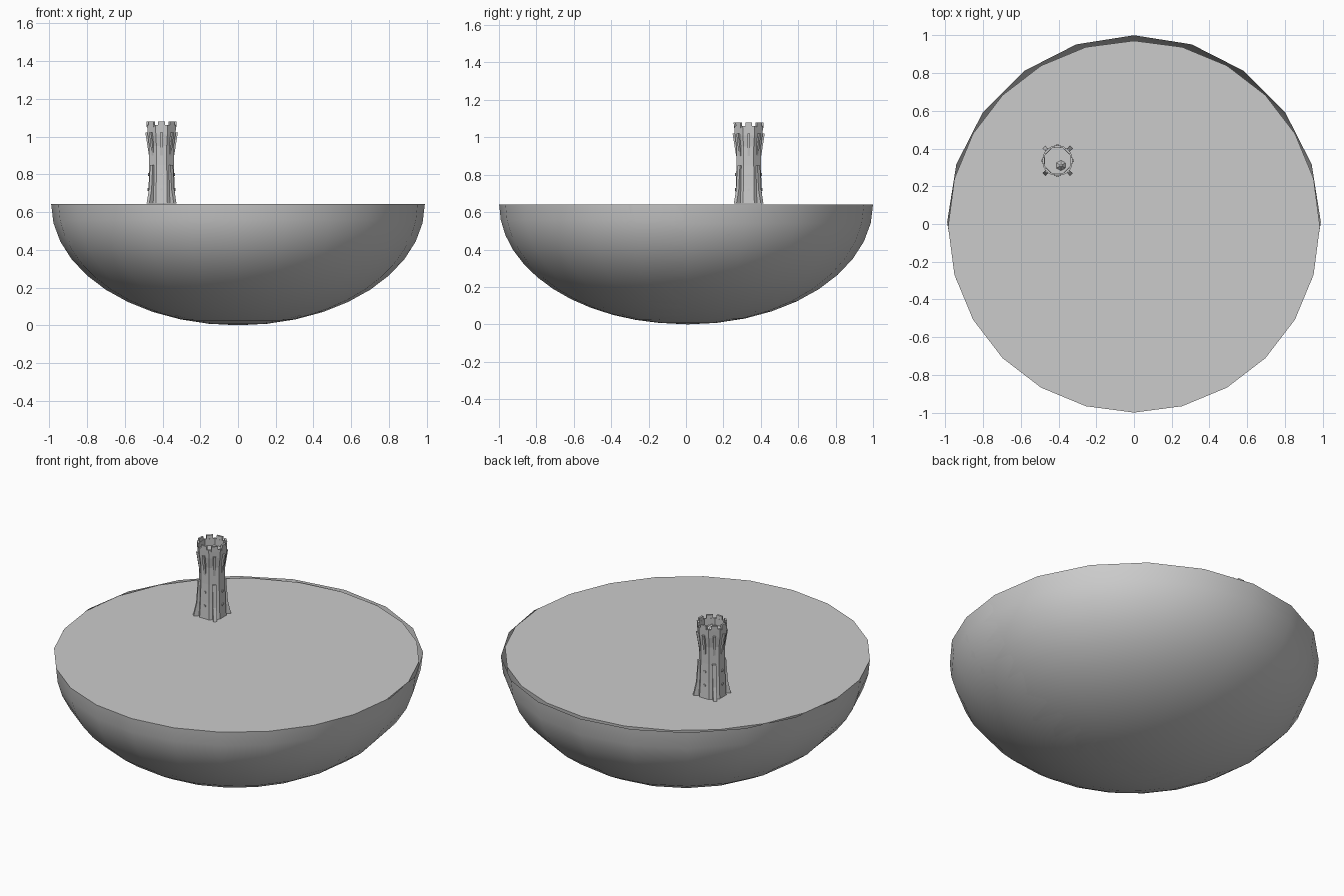
import bpy, bmesh, math
from mathutils import Matrix, Vector

cube = bpy.data.objects.get("Cube")
if cube:
    bpy.data.objects.remove(cube, do_unlink=True)

grey = bpy.data.materials.new("stone_grey")
grey.use_nodes = True
grey.diffuse_color = (0.6, 0.6, 0.6, 1)
grey.node_tree.nodes["Principled BSDF"].inputs["Base Color"].default_value = (0.6, 0.6, 0.6, 1)

TOWER = Vector((-0.405, 0.335, 0))
RIM = 0.642


def finish(name, bm, smooth=False):
    bmesh.ops.recalc_face_normals(bm, faces=bm.faces)
    mesh = bpy.data.meshes.new(name)
    bm.to_mesh(mesh)
    bm.free()
    mesh.materials.append(grey)
    ob = bpy.data.objects.new(name, mesh)
    bpy.context.collection.objects.link(ob)
    if smooth:
        bpy.ops.object.select_all(action='DESELECT')
        ob.select_set(True)
        bpy.context.view_layer.objects.active = ob
        bpy.ops.object.shade_smooth_by_angle(angle=math.radians(40))
    return ob


def lathe(bm, profile, sides, turn=0.0, centre=(0, 0)):
    """Revolve (radius, height) points; returns the rings."""
    rings = []
    for r, z in profile:
        ring = []
        for i in range(sides):
            a = turn + math.tau * i / sides
            ring.append(bm.verts.new((centre[0] + r * math.cos(a), centre[1] + r * math.sin(a), z)))
        rings.append(ring)
    for low, high in zip(rings, rings[1:]):
        for i in range(sides):
            j = (i + 1) % sides
            bm.faces.new((low[i], low[j], high[j], high[i]))
    return rings


def bowl(name, radius, sides, y, bottom, lid):
    bm = bmesh.new()
    steps = sides // 2
    profile = []
    for k in range(1, steps + 1):
        a = math.pi / 2 * k / steps
        profile.append((radius * math.sin(a), RIM - (RIM - bottom) * math.cos(a)))
    rings = lathe(bm, profile, sides, math.pi / 2, (0, y))
    pole = bm.verts.new((0, y, bottom))
    for i in range(sides):
        bm.faces.new((rings[0][i - 1], pole, rings[0][i]))
    if lid:
        bm.faces.new(rings[-1])
    return finish(name, bm, True)


# Outer shell, and the slightly offset ground with its flat top
bowl("outer_shell", 0.99, 20, 0.01, 0.0, False)
bowl("ground", 0.985, 24, -0.014, 0.002, True)

# Tower wall with a flared foot, a flared crown and a sunken floor
bm = bmesh.new()
wall = [(0.079, 0.645), (0.074, 0.74), (0.071, 0.85), (0.071, 0.95), (0.080, 1.01),
        (0.083, 1.06), (0.073, 1.06), (0.073, 1.02)]
rings = lathe(bm, wall, 8, math.pi / 8, TOWER)
bm.faces.new(rings[-1])
bm.faces.new(rings[0])
finish("tower_wall", bm)


def plate(bm, outline, thickness, angle):
    """Extrude a (radius, height) outline sideways and turn it round the tower."""
    turn = Matrix.Translation(TOWER) @ Matrix.Rotation(angle, 4, 'Z')
    sides = [[bm.verts.new(turn @ Vector((r, s * thickness / 2, z))) for r, z in outline]
             for s in (-1, 1)]
    n = len(outline)
    bm.faces.new(sides[0])
    bm.faces.new(sides[1][::-1])
    for i in range(n):
        j = (i + 1) % n
        bm.faces.new((sides[0][i], sides[0][j], sides[1][j], sides[1][i]))


# Diagonal buttresses at the foot
bm = bmesh.new()
for k in range(4):
    plate(bm, [(0.05, 0.645), (0.102, 0.645), (0.085, 0.72), (0.076, 0.85), (0.05, 0.85)],
          0.02, math.pi / 4 + k * math.pi / 2)
finish("buttresses", bm)

# Tapering brackets below the crown
bm = bmesh.new()
for k in range(8):
    plate(bm, [(0.05, 0.90), (0.067, 0.90), (0.078, 0.97), (0.086, 1.02), (0.05, 1.02)],
          0.014, k * math.pi / 4)
finish("crown_brackets", bm)

# Battlements on the crown corners
bm = bmesh.new()
for k in range(8):
    plate(bm, [(0.068, 1.05), (0.079, 1.05), (0.080, 1.08), (0.069, 1.08)],
          0.036, k * math.pi / 4)
finish("battlements", bm)

# Small round windows, as thin discs on the wall
bm = bmesh.new()
for k in range(4):
    for height, reach in ((0.72, 0.070), (0.80, 0.068)):
        place = (Matrix.Translation(TOWER + Vector((0, 0, height)))
                 @ Matrix.Rotation(k * math.pi / 2, 4, 'Z')
                 @ Matrix.Translation((reach, 0, 0))
                 @ Matrix.Rotation(math.pi / 2, 4, 'Y'))
        bmesh.ops.create_cone(bm, cap_ends=True, segments=8, radius1=0.008, radius2=0.008,
                              depth=0.008, matrix=place)
finish("windows", bm)

# Stair hatch on the tower floor
bm = bmesh.new()
bmesh.ops.create_cone(bm, cap_ends=True, segments=6, radius1=0.03, radius2=0.006, depth=0.025,
                      matrix=Matrix.Translation(TOWER + Vector((0.018, -0.025, 1.03))))
finish("stair_hatch", bm)
